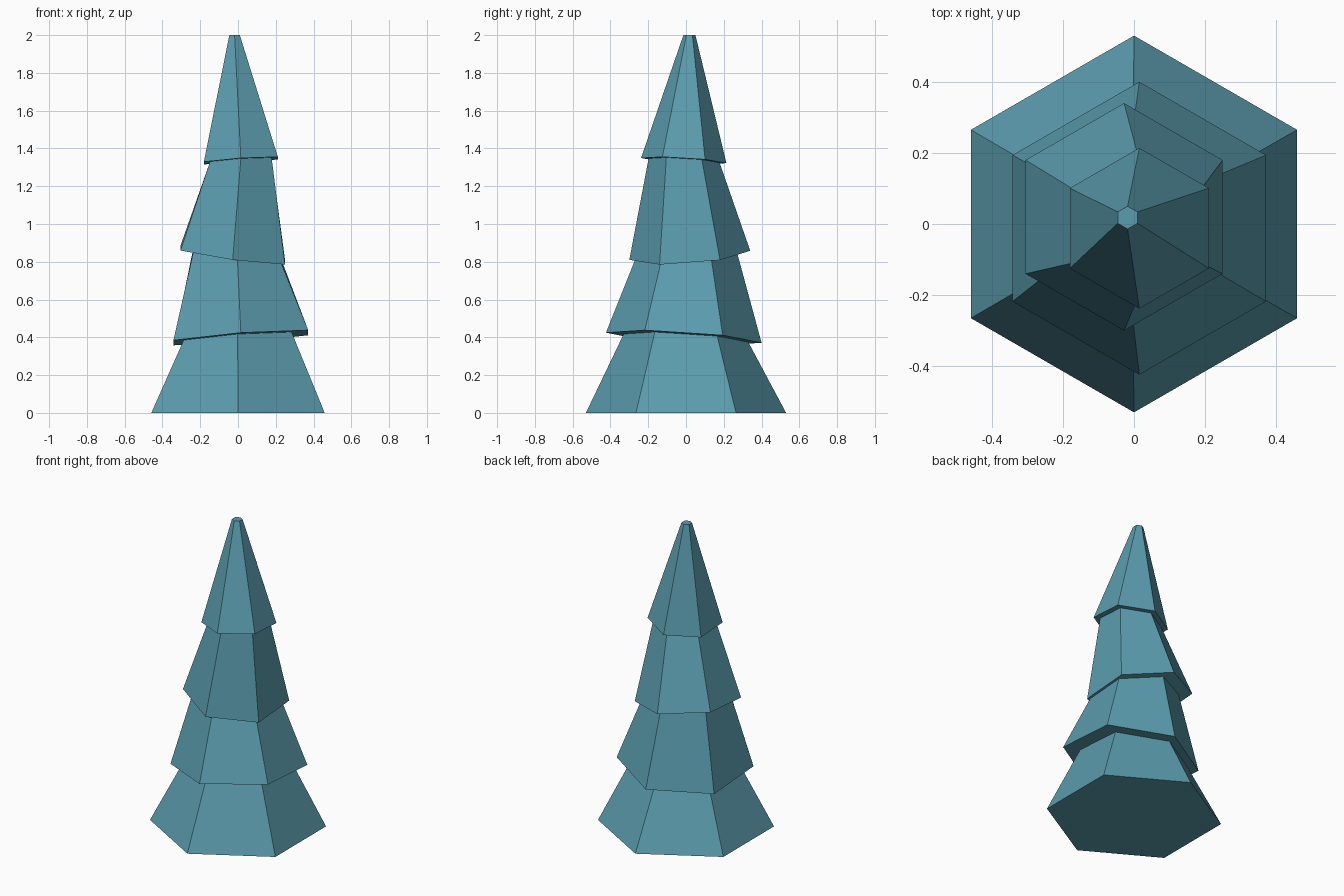
import bpy, bmesh
from math import sin, cos, pi

cube = bpy.data.objects.get("Cube")
if cube:
    bpy.data.objects.remove(cube, do_unlink=True)

# One blue-green colour for the whole tree
teal = bpy.data.materials.new("spruce teal")
teal.use_nodes = True
colour = (0.105, 0.335, 0.425, 1)
teal.diffuse_color = colour
teal.node_tree.nodes["Principled BSDF"].inputs["Base Color"].default_value = colour


def hexagon(bm, centre, radius, height, lean):
    """Six-sided ring with a corner facing front, on a plane leaning in x and y."""
    ring = []
    for i in range(6):
        a = pi / 2 + i * pi / 3
        x, y = centre[0] + radius * cos(a), centre[1] + radius * sin(a)
        ring.append(bm.verts.new((x, y, height + lean[0] * x + lean[1] * y)))
    return ring


# Seam planes between tiers: height at the axis, lean in x and y
ground = (0, (0, 0))
low_seam = (0.396, (0.075, -0.065))
mid_seam = (0.829, (-0.134, 0.075))
high_seam = (1.334, (0.067, -0.06))
tip = (2, (0, 0))

# Each tier: skirt centre, skirt radius, skirt plane, then the same for its top
tiers = [
    ((0, 0), 0.53, ground, (-0.002, 0), 0.33, low_seam),
    ((0.015, -0.012), 0.412, low_seam, (-0.003, 0), 0.27, mid_seam),
    ((-0.028, 0.02), 0.32, mid_seam, (0.015, -0.01), 0.188, high_seam),
    ((0.015, -0.012), 0.226, high_seam, (-0.018, 0.018), 0.032, tip),
]

# Foliage: tiers lofted into one closed shell, the skirts overhanging
bm = bmesh.new()
rings = []
for c0, r0, p0, c1, r1, p1 in tiers:
    rings.append(hexagon(bm, c0, r0, *p0))
    rings.append(hexagon(bm, c1, r1, *p1))
for a, b in zip(rings, rings[1:]):
    for i in range(6):
        j = (i + 1) % 6
        bm.faces.new((a[i], a[j], b[j], b[i]))
bm.faces.new(rings[0][::-1])
bm.faces.new(rings[-1])
bmesh.ops.recalc_face_normals(bm, faces=bm.faces)

mesh = bpy.data.meshes.new("tree_foliage")
bm.to_mesh(mesh)
bm.free()
mesh.materials.append(teal)
tree = bpy.data.objects.new("tree_foliage", mesh)
bpy.context.collection.objects.link(tree)
